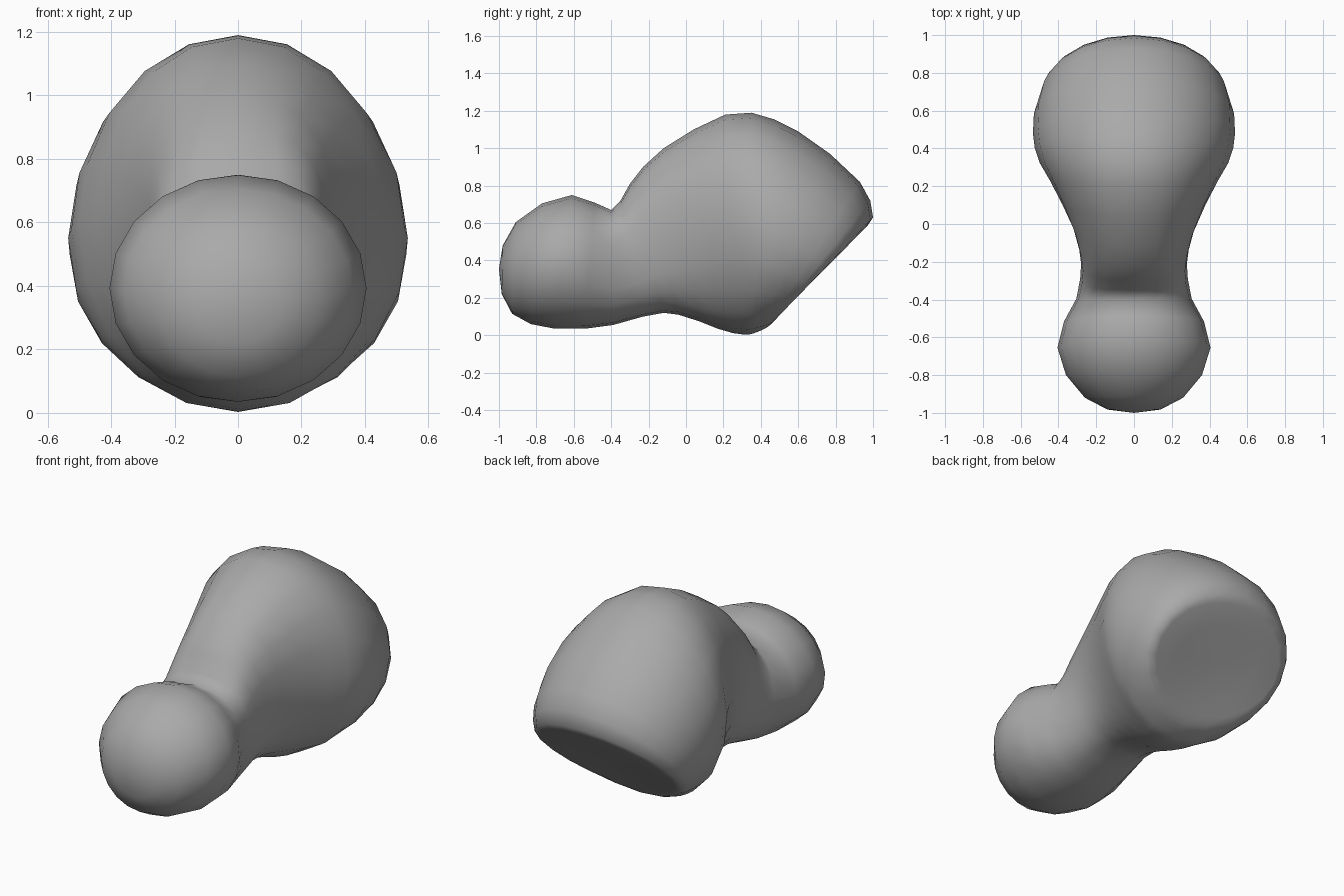
import bpy, bmesh, math

if "Cube" in bpy.data.objects:
    bpy.data.objects.remove(bpy.data.objects["Cube"])

SIDES = 20

# Cross-sections: top y, top z, bottom y, bottom z, half width, squareness
rings = [
    # rounded head
    (-.98, .48, -.985, .22, .14, 2), (-.91, .605, -.93, .115, .26, 2),
    (-.77, .705, -.83, .06, .36, 2), (-.61, .75, -.70, .035, .405, 2),
    (-.49, .71, -.54, .035, .37, 2.1),
    # squarish neck
    (-.40, .67, -.39, .055, .305, 2.5), (-.35, .72, -.23, .10, .285, 2.8),
    (-.30, .81, -.12, .12, .28, 2.8), (-.23, .90, -.04, .11, .29, 2.6),
    (-.12, 1.0, .07, .075, .32, 2.4),
    # swelling body
    (.04, 1.10, .17, .035, .38, 2.2), (.21, 1.18, .25, .012, .445, 2.1),
    (.35, 1.19, .30, .005, .50, 2), (.47, 1.155, .33, .003, .525, 2),
    (.60, 1.09, .36, .01, .535, 2), (.77, .97, .40, .025, .53, 2),
    (.93, .82, .43, .04, .50, 2), (.985, .72, .45, .055, .475, 2),
    (1.0, .63, .47, .075, .45, 2),
    # flattened slanting underside
    (.97, .585, .50, .11, .41, 2), (.88, .495, .56, .19, .27, 2),
]
FRONT_POLE = (0, -1.0, .355)
REAR_POLE = (0, .72, .345)


def spow(v, n):
    return math.copysign(abs(v) ** (2 / n), v)


bm = bmesh.new()
loops = []
for yt, zt, yb, zb, w, n in rings:
    loop = []
    for i in range(SIDES):
        a = 2 * math.pi * i / SIDES
        x, t = w * spow(math.sin(a), n), (1 + spow(math.cos(a), n)) / 2
        loop.append(bm.verts.new((x, yb + (yt - yb) * t, zb + (zt - zb) * t)))
    loops.append(loop)

# skin between neighbouring sections, then close both ends
for p, q in zip(loops, loops[1:]):
    for i in range(SIDES):
        j = (i + 1) % SIDES
        bm.faces.new((p[i], p[j], q[j], q[i]))
for loop, pole in ((loops[0], FRONT_POLE), (loops[-1], REAR_POLE)):
    tip = bm.verts.new(pole)
    for i in range(SIDES):
        bm.faces.new((loop[i], loop[(i + 1) % SIDES], tip))

bmesh.ops.recalc_face_normals(bm, faces=bm.faces)
for f in bm.faces:
    f.smooth = True

mesh = bpy.data.meshes.new("body")
bm.to_mesh(mesh)
bm.free()
body = bpy.data.objects.new("body", mesh)
bpy.context.collection.objects.link(body)

grey = bpy.data.materials.new("mid grey")
grey.diffuse_color = (.4, .4, .4, 1)
grey.use_nodes = True
grey.node_tree.nodes["Principled BSDF"].inputs["Base Color"].default_value = grey.diffuse_color
mesh.materials.append(grey)
